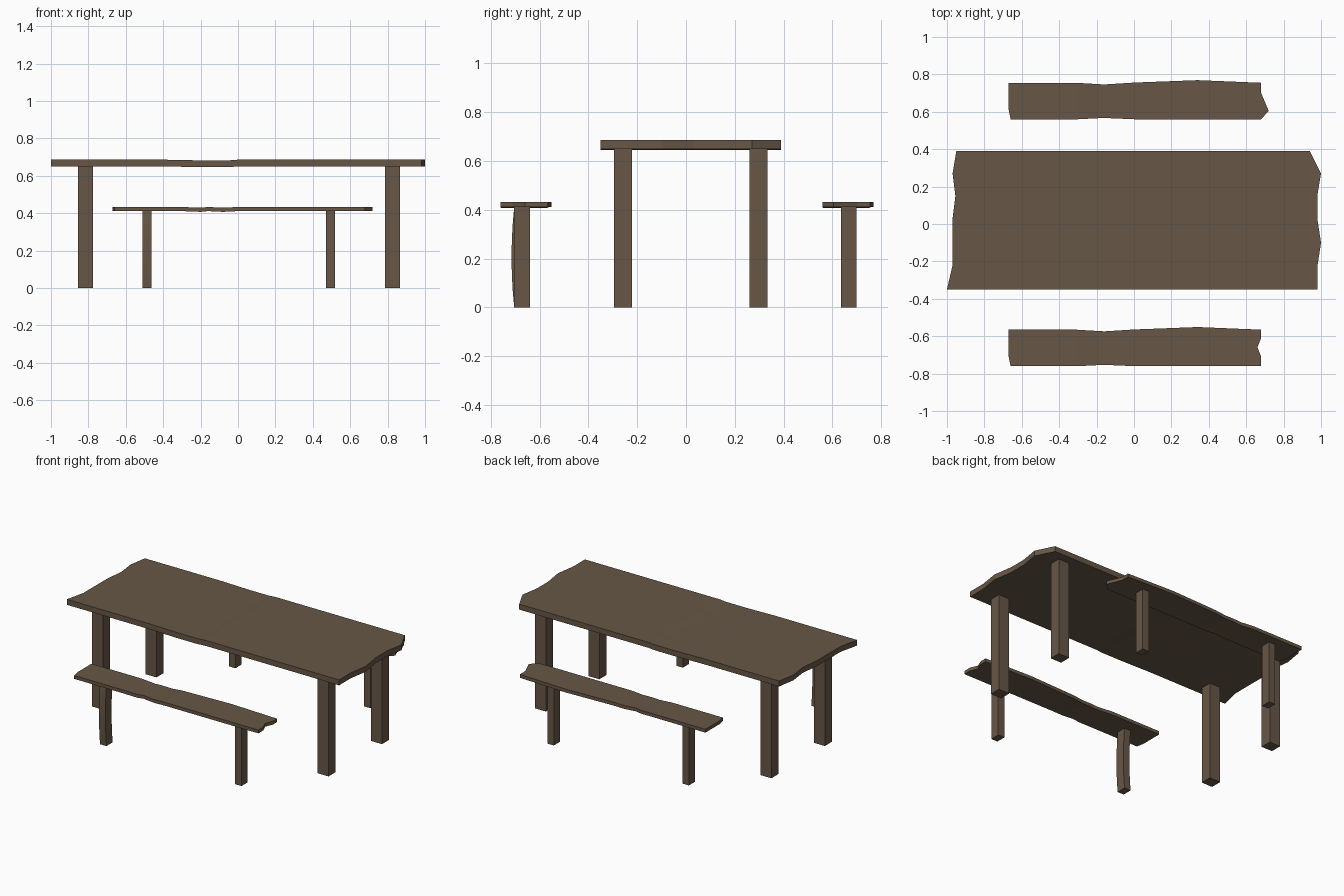
import bpy, bmesh
from mathutils import Vector

if "Cube" in bpy.data.objects:
    bpy.data.objects.remove(bpy.data.objects["Cube"])

wood = bpy.data.materials.new("weathered brown wood")
wood.diffuse_color = (0.135, 0.095, 0.062, 1)
wood.use_nodes = True
wood.node_tree.nodes["Principled BSDF"].inputs["Base Color"].default_value = wood.diffuse_color


def finish(bm, name):
    bmesh.ops.recalc_face_normals(bm, faces=bm.faces)
    me = bpy.data.meshes.new(name)
    bm.to_mesh(me)
    bm.free()
    me.materials.append(wood)
    ob = bpy.data.objects.new(name, me)
    bpy.context.collection.objects.link(ob)


def plank(name, outline, z0, z1, dip):
    """Extrude a rough outline; dip = {x: drop} gives the slight sag."""
    bm = bmesh.new()
    face = bm.faces.new([bm.verts.new((x, y, z0)) for x, y in outline])
    ext = bmesh.ops.extrude_face_region(bm, geom=[face])
    for v in ext["geom"]:
        if isinstance(v, bmesh.types.BMVert):
            v.co.z = z1
    for x in dip:
        bmesh.ops.bisect_plane(bm, geom=bm.verts[:] + bm.edges[:] + bm.faces[:],
                               plane_co=(x, 0, 0), plane_no=(1, 0, 0))
    for v in bm.verts:
        for x, d in dip.items():
            if abs(v.co.x - x) < 1e-4:
                v.co.z -= d
    finish(bm, name)


def leg(name, x, y, sx, sy, h, bow=0.0):
    """Square post, optionally bowed along y."""
    bm = bmesh.new()
    steps = 6 if bow else 1
    rings = []
    for i in range(steps + 1):
        t = i / steps
        o = y - bow * 4 * t * (1 - t)
        rings.append([bm.verts.new((x + a * sx / 2, o + b * sy / 2, h * t))
                      for a, b in ((-1, -1), (1, -1), (1, 1), (-1, 1))])
    for lo, hi in zip(rings, rings[1:]):
        for k in range(4):
            n = (k + 1) % 4
            bm.faces.new((lo[k], lo[n], hi[n], hi[k]))
    bm.faces.new(rings[0])
    bm.faces.new(rings[-1])
    finish(bm, name)


# Table top with ragged ends
plank("table_top",
      [(-1, -.35), (.98, -.35), (.98, -.23), (1, -.10), (.98, .03), (.98, .15),
       (1, .27), (.94, .39), (-.95, .39), (-.97, .27), (-.955, .15),
       (-.97, .03), (-.97, -.22)],
      .65, .686, {-.4: 0, -.2: .004, -.05: .004, 0: 0})

# Bench seats: same long edges, different right ends
ends = {"back": (.66, [(.68, -.10), (.72, -.055), (.68, .04), (.68, .095)]),
        "front": (-.66, [(.68, -.10), (.68, -.05), (.66, 0), (.68, .05), (.68, .095)])}
for side, (cy, right) in ends.items():
    pts = [(-.66, -.10), (-.3, -.10), (-.16, -.093), (0, -.10)] + right + \
          [(.34, .109), (0, .096), (-.16, .086), (-.31, .095), (-.67, .095), (-.67, -.05)]
    plank(side + "_bench_seat", [(x, cy + y) for x, y in pts],
          .411, .433, {-.3: 0, -.2: .004, -.08: .004, 0: 0})

# Legs of the table and benches
for sx, xt, xb in (("left", -.815, -.487), ("right", .825, .495)):
    for sy, yt, yb in (("front", -.258, -.672), ("back", .297, .667)):
        leg(f"table_{sy}_{sx}_leg", xt, yt, .08, .075, .651)
        bowed = sx == "left" and sy == "front"
        leg(f"{sy}_bench_{sx}_leg", xb, yb, .047, .064, .412, .011 if bowed else 0)
